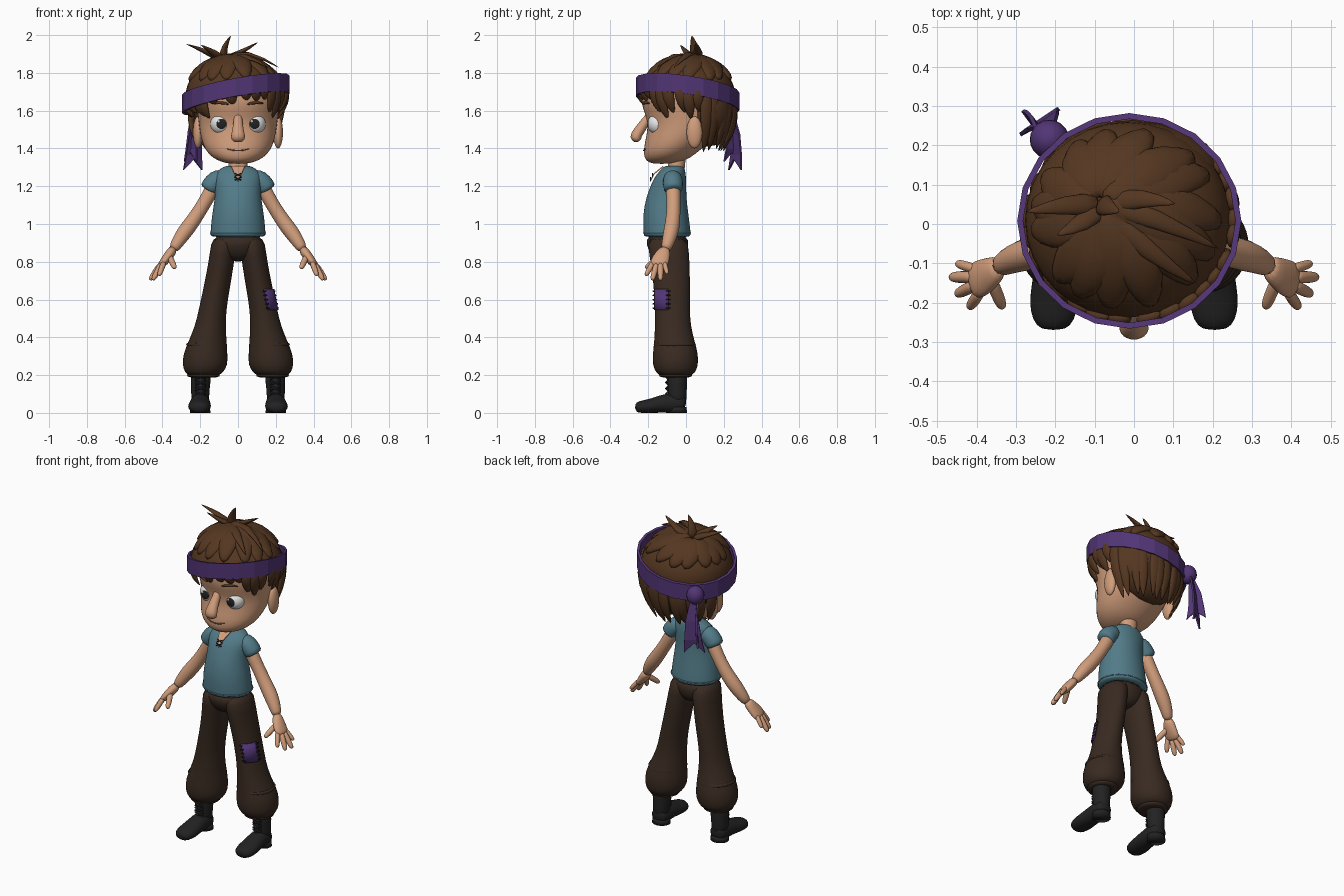
import bpy, bmesh, random
from math import sin, cos, pi, sqrt, radians
from mathutils import Vector, Matrix

random.seed(4)
if "Cube" in bpy.data.objects:
    bpy.data.objects.remove(bpy.data.objects["Cube"])


def material(name, r, g, b):
    m = bpy.data.materials.new(name)
    m.use_nodes = True
    m.diffuse_color = (r, g, b, 1)
    node = m.node_tree.nodes["Principled BSDF"]
    node.inputs["Base Color"].default_value = (r, g, b, 1)
    node.inputs["Roughness"].default_value = 0.8
    return m


skin = material("skin", 0.64, 0.34, 0.2)
hair = material("brown hair", 0.09, 0.038, 0.015)
cloth = material("teal shirt", 0.085, 0.2, 0.25)
trouser = material("dark brown trousers", 0.04, 0.023, 0.015)
leather = material("black leather", 0.016, 0.016, 0.017)
purple = material("purple cloth", 0.085, 0.036, 0.18)
white = material("eye white", 0.8, 0.8, 0.8)
lip = material("lip line", 0.25, 0.1, 0.06)


def finish(bm, name, mats, smooth=True, sub=0, thick=0):
    bmesh.ops.recalc_face_normals(bm, faces=bm.faces)
    mesh = bpy.data.meshes.new(name)
    bm.to_mesh(mesh)
    bm.free()
    for m in mats if isinstance(mats, (list, tuple)) else [mats]:
        mesh.materials.append(m)
    for p in mesh.polygons:
        p.use_smooth = smooth
    ob = bpy.data.objects.new(name, mesh)
    bpy.context.scene.collection.objects.link(ob)
    if thick:
        mod = ob.modifiers.new("thickness", "SOLIDIFY")
        mod.thickness, mod.offset = thick, 0
    if sub:
        mod = ob.modifiers.new("smooth", "SUBSURF")
        mod.levels = mod.render_levels = sub
    return ob


def tube(name, pts, mat, n=12, level=False, centre=None, sub=1, floor=None):
    """Skin elliptical rings (x, y, z, width, depth) along a path."""
    bm = bmesh.new()
    P = [Vector(p[:3]) for p in pts]
    rings = []
    for i, p in enumerate(pts):
        t = (P[min(i + 1, len(P) - 1)] - P[max(i - 1, 0)]).normalized()
        ref = P[i] - Vector(centre) if centre else Vector((0, 1, 0))
        if level:
            t = Vector((0, 0, 1))
        elif abs(t.dot(ref.normalized())) > 0.95:
            ref = Vector((0, 0, 1))
        side = t.cross(ref).normalized()
        up = side.cross(t)
        rings.append([bm.verts.new(P[i] + side * p[3] * cos(2 * pi * k / n) + up * p[-1] * sin(2 * pi * k / n))
                      for k in range(n)])
    for a, b in zip(rings, rings[1:]):
        for k in range(n):
            bm.faces.new((a[k], a[(k + 1) % n], b[(k + 1) % n], b[k]))
    bm.faces.new(rings[0])
    bm.faces.new(rings[-1])
    if floor is not None:
        for v in bm.verts:
            v.co.z = max(v.co.z, floor)
    return finish(bm, name, mat, sub=sub)


def pair(name, pts, mat, **kw):
    for s, side in ((1, "left_"), (-1, "right_")):
        tube(side + name, [(s * p[0], *p[1:]) for p in pts], mat, **kw)


def ball(name, loc, size, mat):
    bm = bmesh.new()
    bmesh.ops.create_uvsphere(bm, u_segments=20, v_segments=12, radius=1,
                              matrix=Matrix.Translation(loc) @ Matrix.Diagonal((*size, 1)))
    return finish(bm, name, mat)


# Head, as front y, back y and half width by height
profile = [(1.318, -.18, -.08, .05), (1.335, -.215, .0, .11), (1.37, -.226, .05, .16), (1.42, -.222, .11, .188),
           (1.48, -.208, .17, .203), (1.54, -.204, .21, .21), (1.6, -.226, .23, .218), (1.66, -.244, .24, .228),
           (1.76, -.22, .22, .21), (1.82, -.13, .14, .13)]
tube("head", [(0, (f + b) / 2, z, w, (b - f) / 2) for z, f, b, w in profile], skin, n=24, level=True)
tube("neck", [(0, -.06, 1.22, .055, .05), (0, -.05, 1.31, .052, .045), (0, -.04, 1.4, .06, .05)], skin, level=True)
tube("nose", [(0, -.17, 1.6, .02, .02), (0, -.21, 1.55, .024, .024), (0, -.25, 1.49, .032, .03),
              (0, -.272, 1.46, .042, .036), (0, -.25, 1.435, .032, .02)], skin)
tube("mouth", [(-.065, -.212, 1.4, .003), (-.03, -.223, 1.39, .004), (0, -.227, 1.388, .004),
               (.03, -.223, 1.39, .004), (.065, -.212, 1.4, .003)], lip, n=6)
pair("eyebrow", [(.045, -.232, 1.632, .004), (.085, -.222, 1.645, .011), (.14, -.19, 1.638, .004)], hair, n=8)
for s, side in ((1, "left_"), (-1, "right_")):
    ball(side + "ear", (s * .212, .045, 1.485), (.026, .042, .085), skin)
    # Eye with the pupil coloured by its angle from the gaze
    bm = bmesh.new()
    bmesh.ops.create_uvsphere(bm, u_segments=24, v_segments=26, radius=.058)
    for f in bm.faces:
        f.material_index = int(f.calc_center_median().normalized().z > cos(radians(28)))
    bm.transform(Matrix.Translation((s * .088, -.146, 1.53)) @ Matrix.Rotation(radians(90), 4, "X"))
    finish(bm, side + "eye", [white, leather])
    ball(side + "eye_glint", (s * .088 - .014, -.2, 1.543), (.007, .004, .007), white)

# Hair cap, trimmed along the sloping headband
def band_z(x, y):
    return 1.69 + .18 * x - .14 * y


bm = bmesh.new()
bmesh.ops.create_uvsphere(bm, u_segments=32, v_segments=24, radius=1,
                          matrix=Matrix.Translation((-.015, .01, 1.68)) @ Matrix.Diagonal((.262, .25, .205, 1)))
bmesh.ops.delete(bm, geom=[v for v in bm.verts if v.co.z < band_z(v.co.x, v.co.y) - .04], context="VERTS")
finish(bm, "hair_cap", hair)
ball("back_hair", (-.005, .115, 1.62), (.235, .15, .21), hair)

# Locks sweeping from the crown to the headband
core = (-.01, .01, 1.58)
for i in range(15):
    a = 2 * pi * i / 15 + random.uniform(-.1, .1)
    pts = []
    for t, w in ((.02, .02), (.25, .05), (.5, .065), (.75, .06), (.98, .02)):
        swirl = a + .35 * (1 - t)
        x = -.09 * (1 - t) + (-.015 + .25 * cos(swirl)) * t
        y = .06 * (1 - t) + (.01 + .237 * sin(swirl)) * t
        z = 1.68 + .205 * sqrt(max(.04, 1 - ((x + .015) / .262) ** 2 - ((y - .01) / .25) ** 2))
        pts.append((x, y, z + random.uniform(-.004, .008), w, .022))
    tube("crown_lock", pts, hair, n=8, centre=core)

# Locks hanging below the headband: short fringe, longer sides and nape
for i in range(30):
    a = 2 * pi * i / 30 + random.uniform(-.06, .06)
    u = sin(a)
    end = 1.65 if u < -.72 else 1.57 if u < .3 else 1.4
    end += random.uniform(-.025, .02)
    top = band_z(.26 * cos(a), .25 * u)
    pts = []
    for t, w in ((0, .036), (.35, .04), (.7, .03), (1, .004)):
        r = 1 + .06 * sin(pi * t) - .9 * t * t * (top - end)
        twist = a + .1 * t * t
        pts.append((-.005 + .255 * r * cos(twist), .01 + .245 * r * sin(twist), top + (end - top) * t, w, w * .5))
    tube("hanging_lock", pts, hair, n=8, centre=core)

# Loose tufts on the crown
for mid, tip in (((-.17, .05, 1.915), (-.28, .03, 1.955)), ((-.075, .045, 1.94), (-.035, .03, 2.0)),
                 ((.05, .02, 1.925), (.23, -.07, 1.82)), ((.02, .07, 1.91), (.11, .05, 1.965)),
                 ((-.13, .0, 1.91), (-.2, -.03, 1.95)), ((.03, -.07, 1.91), (.17, -.16, 1.82))):
    tube("tuft", [(-.08, .05, 1.865, .035, .025), (*mid, .03, .014), (*tip, .003, .002)], hair, n=8, centre=core)

# Headband
bm = bmesh.new()
n = 20
loops = []
for r, h in ((0, -.048), (0, .048), (-.015, .048), (-.015, -.048)):
    ring = []
    for k in range(n):
        x, y = -.012 + (.285 + r) * cos(2 * pi * k / n), .008 + (.274 + r) * sin(2 * pi * k / n)
        ring.append(bm.verts.new((x, y, band_z(x, y) + h)))
    loops.append(ring)
for j in range(4):
    for k in range(n):
        a, b = loops[j], loops[(j + 1) % 4]
        bm.faces.new((a[k], a[(k + 1) % n], b[(k + 1) % n], b[k]))
finish(bm, "headband", purple, smooth=False)
ball("headband_knot", (-.215, .215, 1.615), (.05, .05, .055), purple)


def tail(name, top, end, across):
    """Widening cloth strip with a forked end."""
    bm = bmesh.new()
    top, end, across = Vector(top), Vector(end), Vector(across)
    rows = []
    for t, w in ((0, .25), (.4, .7), (.75, .9), (1, 1.1)):
        c = top.lerp(end, t) + Vector((0, .015 * sin(pi * t), 0))
        notch = (top - end) * (.18 if t == 1 else 0)
        rows.append([bm.verts.new(v) for v in (c - across * w, c + notch, c + across * w)])
    for a, b in zip(rows, rows[1:]):
        for k in (0, 1):
            bm.faces.new((a[k], a[k + 1], b[k + 1], b[k]))
    finish(bm, name, purple, smooth=False, thick=.01)


tail("long_headband_tail", (-.215, .24, 1.6), (-.24, .26, 1.285), (.045, .03, 0))
tail("short_headband_tail", (-.235, .22, 1.6), (-.25, .245, 1.33), (.03, -.04, 0))

# Shirt with hem, sleeves and open neck
tube("shirt", [(0, -.1, .93, .138, .118), (0, -.1, .94, .148, .126), (0, -.1, .965, .146, .125),
               (0, -.108, 1.05, .139, .122), (0, -.105, 1.14, .122, .107), (0, -.092, 1.21, .122, .094),
               (0, -.08, 1.26, .13, .08), (0, -.068, 1.29, .1, .062), (0, -.06, 1.312, .062, .05)],
     cloth, n=24, level=True)
tube("hem_band", [(0, -.1, .945, .15, .128), (0, -.1, .952, .153, .131), (0, -.1, .96, .15, .128)],
     cloth, n=24, level=True)
pair("sleeve", [(.07, -.07, 1.255, .045), (.115, -.07, 1.235, .056), (.148, -.068, 1.195, .054),
                (.16, -.067, 1.175, .05)], cloth)
bm = bmesh.new()
bm.faces.new([bm.verts.new(v) for v in ((0, -.19, 1.225), (.018, -.17, 1.265), (.036, -.12, 1.305),
                                      (-.036, -.12, 1.305), (-.018, -.17, 1.265))])
finish(bm, "neck_opening", skin, smooth=False, thick=.006)
for z, y in ((1.24, -.188), (1.26, -.178)):
    for s in (1, -1):
        tube("neck_lace", [(-.017, y, z - s * .008, .003), (.017, y, z + s * .008, .003)], leather, n=6, sub=0)

# Arms and hands
pair("arm", [(.11, -.07, 1.235, .04), (.15, -.067, 1.16, .04), (.19, -.065, 1.09, .037), (.242, -.07, 1.01, .041),
             (.285, -.08, .955, .043), (.322, -.095, .9, .034), (.345, -.11, .86, .028)], skin)
pair("palm", [(.338, -.105, .875, .026, .028), (.365, -.125, .835, .027, .043), (.392, -.14, .8, .024, .052),
              (.415, -.148, .772, .017, .046)], skin)
for name, root, tip, r in (("index_finger", (.395, -.178, .79), (.418, -.212, .728), .016),
                           ("middle_finger", (.41, -.158, .78), (.45, -.178, .705), .017),
                           ("ring_finger", (.415, -.135, .78), (.465, -.135, .705), .017),
                           ("little_finger", (.408, -.113, .79), (.45, -.1, .738), .014),
                           ("thumb", (.362, -.145, .825), (.334, -.212, .767), .018)):
    a, b = Vector(root), Vector(tip)
    pair(name, [(*a.lerp(b, t), r * w) for t, w in ((-.2, 1), (.3, 1), (.75, .95), (.97, .7), (1.03, .3))], skin, n=8)

# Trousers with gathered cuffs
tube("trouser_seat", [(0, -.09, .8, .04, .05), (0, -.092, .83, .1, .09), (0, -.098, .88, .137, .112),
                      (0, -.1, .95, .138, .117)], trouser, n=20, level=True)
pair("trouser_leg", [(.07, -.1, .94, .07, .11), (.08, -.09, .85, .068, .108), (.105, -.075, .7, .07, .098),
                     (.135, -.072, .55, .073, .094), (.146, -.07, .46, .082, .095), (.163, -.06, .37, .104, .11),
                     (.173, -.056, .31, .119, .122), (.175, -.056, .25, .122, .122), (.18, -.055, .212, .1, .105),
                     (.183, -.055, .195, .08, .08)], trouser, n=20, level=True)
pair("cuff_band", [(.183, -.055, .185, .084, .084), (.183, -.055, .2, .09, .092), (.183, -.055, .215, .084, .084)],
     trouser, n=20, level=True)
pair("cuff_fold", [(.165, -.06, .345, .1, .105), (.167, -.06, .36, .116, .118), (.165, -.06, .38, .1, .105)],
     trouser, n=20, level=True)

# Knee patch wrapped on the left leg, with stitches
def on_leg(deg, z, out):
    x = .135 - .2 * (z - .55)
    return Vector((x + (.07 + out) * cos(radians(deg)), -.073 + (.093 + out) * sin(radians(deg)), z))


bm = bmesh.new()
grid = [[bm.verts.new(on_leg(-72 + 12 * i, .545 + .055 * j, .006)) for i in range(6)] for j in range(3)]
for a, b in zip(grid, grid[1:]):
    for k in range(5):
        bm.faces.new((a[k], a[k + 1], b[k + 1], b[k]))
finish(bm, "knee_patch", purple, thick=.008)
for k in range(5):
    for deg in (-72, -12):
        z = .555 + .0225 * k
        tube("stitch", [(*on_leg(deg - 6, z, .01), .004), (*on_leg(deg + 6, z, .01), .004)], leather, n=6, sub=0)

# Boots with heels and laces
pair("boot_shaft", [(.2, -.045, .04, .05, .05), (.2, -.047, .1, .049, .052), (.198, -.047, .16, .054, .055),
                    (.195, -.05, .24, .06, .06)], leather, level=True)
pair("boot_foot", [(.2, .0, .045, .04, .045), (.2, -.03, .05, .053, .055), (.2, -.1, .052, .054, .054),
                   (.202, -.15, .043, .058, .044), (.204, -.2, .034, .064, .038), (.205, -.245, .03, .055, .034),
                   (.205, -.27, .025, .032, .022)], leather, n=16, floor=0)
pair("boot_heel", [(.2, -.045, 0, .054, .05), (.2, -.045, .03, .052, .048)], leather, n=16, level=True, sub=0)
for z in (.1, .13, .16, .19):
    for s in (1, -1):
        pair("boot_lace", [(.17, -.096, z - s * .01, .005), (.198, -.106, z, .005), (.226, -.096, z + s * .01, .005)],
             leather, n=6, sub=0)
